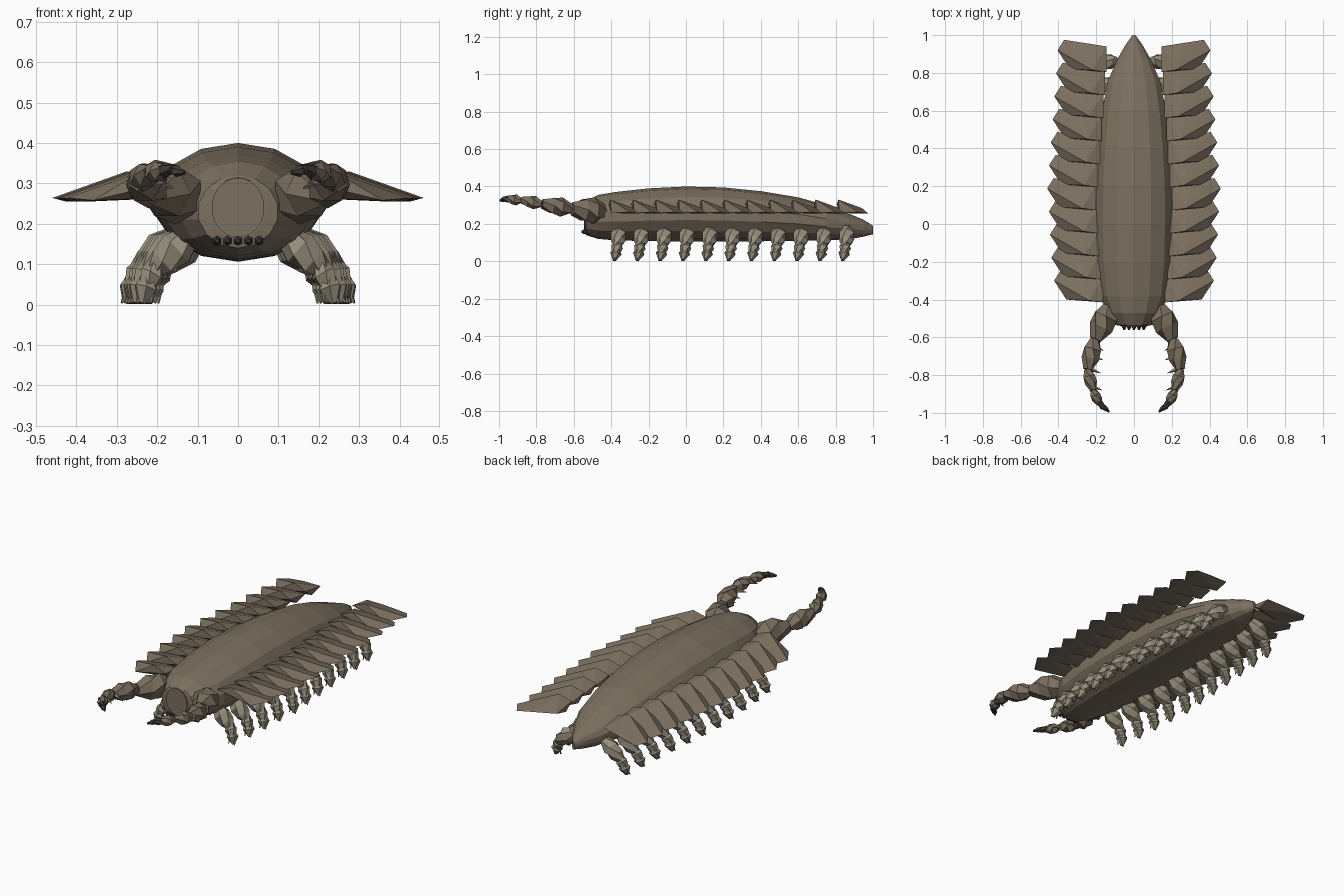
import bpy, bmesh, math
from mathutils import Vector

if "Cube" in bpy.data.objects:
    bpy.data.objects.remove(bpy.data.objects["Cube"])


def material(name, rgb):
    m = bpy.data.materials.new(name)
    m.diffuse_color = (*rgb, 1)
    m.use_nodes = True
    m.node_tree.nodes["Principled BSDF"].inputs["Base Color"].default_value = m.diffuse_color
    return m


BROWN = material("shell_brown", (0.20, 0.16, 0.115))
PALE = material("leg_tan", (0.30, 0.27, 0.20))
DARK = material("claw_dark", (0.05, 0.045, 0.04))


def finish(bm, name, mat, mirror=False):
    bmesh.ops.recalc_face_normals(bm, faces=bm.faces[:])
    me = bpy.data.meshes.new(name)
    bm.to_mesh(me)
    bm.free()
    me.materials.append(mat)
    ob = bpy.data.objects.new(name, me)
    bpy.context.collection.objects.link(ob)
    if mirror:
        ob.modifiers.new("mirror", 'MIRROR').use_mirror_merge = False
    return ob


def skin(bm, rings):
    for a, b in zip(rings, rings[1:]):
        n = len(a)
        for i in range(n):
            j = (i + 1) % n
            bm.faces.new((a[i], a[j], b[j], b[i]))
    bm.faces.new(rings[0])
    bm.faces.new(rings[-1])


def bone(bm, p, q, r, profile=((0, .5), (.4, 1), (1, .4)), sides=6):
    # faceted limb segment: (position, radius factor) rings from p to q
    p, q = Vector(p), Vector(q)
    rot = (q - p).to_track_quat('Z', 'Y')
    rings = []
    for k, (t, f) in enumerate(profile):
        ring = []
        for i in range(sides):
            a = (i + k * .5) * math.tau / sides
            ring.append(bm.verts.new(p.lerp(q, t) + rot @ Vector((r * f * math.cos(a), r * f * math.sin(a), 0))))
        rings.append(ring)
    skin(bm, rings)


# Trunk: (y, half width, bottom z, top z)
trunk = [(-.54, .068, .16, .315), (-.535, .10, .14, .32), (-.47, .145, .12, .355),
         (-.38, .185, .112, .37), (-.2, .205, .108, .39), (0, .21, .106, .40),
         (.2, .208, .106, .395), (.4, .195, .107, .375), (.6, .172, .11, .342),
         (.75, .145, .112, .30), (.87, .092, .118, .255), (.95, .045, .132, .222), (1.0, .008, .145, .19)]
bm = bmesh.new()
rings = []
for y, w, lo, hi in trunk:
    ring = []
    for i in range(14):
        a = i * math.tau / 14
        ring.append(bm.verts.new((w * math.sin(a), y, (lo + hi) / 2 + (hi - lo) / 2 * math.cos(a))))
    rings.append(ring)
skin(bm, rings)
finish(bm, "trunk", BROWN)

# Round face plate
bm = bmesh.new()
rings = [[bm.verts.new((.065 * math.cos(i * math.tau / 28), y, .24 + .074 * math.sin(i * math.tau / 28)))
          for i in range(28)] for y in (-.546, -.52)]
skin(bm, rings)
finish(bm, "face_plate", BROWN)

# Small row of mouth teeth
bm = bmesh.new()
for i in range(5):
    x = (i - 2) * .026
    bone(bm, (x, -.50, .158), (x, -.56, .158), .012, ((0, 1), (.8, 1), (1, .4)))
finish(bm, "mouth_teeth", DARK)

# Side flaps and legs, front to back
shift = [.018, .033, .04, .046, .055, .045, .036, .026, .017, .008, 0]
flap_shape = [(.37, .055, .255), (.405, 0, .264), (.34, -.10, .258), (.22, -.105, .33),
              (.145, -.115, .305), (.145, .02, .285), (.145, -.06, .265), (.25, .02, .285)]
flaps, legs = bmesh.new(), bmesh.new()
for i, d in enumerate(shift):
    y = -.30 + i * .122
    vs = [flaps.verts.new((x + d, y + dy, z)) for x, dy, z in flap_shape]
    bmesh.ops.convex_hull(flaps, input=vs)

    y = -.36 + i * .122
    bone(legs, (.095 + d, y, .175), (.195 + d, y - .003, .085), .045,
         ((0, .6), (.4, 1), (.75, .85), (1, .5)))
    bone(legs, (.178 + d, y - .003, .105), (.212 + d, y - .014, .045), .032,
         ((0, .6), (.5, 1), (1, .7)))
    bone(legs, (.203 + d, y - .01, .065), (.222 + d, y - .022, .004), .031,
         ((0, .6), (.4, 1), (1, .3)))
    # toe claws
    for s in (-1, 1):
        bone(legs, (.205 + d + s * .012, y - .012, .045), (.215 + d + s * .018, y - .03, .004), .01,
             ((0, 1), (1, .3)), 4)
finish(flaps, "side_flaps", BROWN, True)
finish(legs, "walking_legs", PALE, True)

# Grasping arms: joint chain with radii
joints = [(.12, -.43, .265), (.205, -.61, .28), (.247, -.77, .307), (.217, -.88, .327), (.183, -.955, .332)]
bm = bmesh.new()
for p, q, r in zip(joints, joints[1:], (.072, .052, .036, .03)):
    bone(bm, p, q, r, ((0, .5), (.35, 1), (.65, .9), (1, .5)))
finish(bm, "grasping_arms", BROWN, True)

# Inner arm spines
bm = bmesh.new()
for x, y, z in [(.205, -.65, .295), (.21, -.70, .30), (.222, -.77, .305), (.215, -.86, .32)]:
    bone(bm, (x, y, z), (x - .045, y - .02, z - .006), .012, ((0, 1), (1, .1)), 5)
finish(bm, "arm_spines", PALE, True)

# Dark claws on the arm tips
bm = bmesh.new()
bone(bm, (.195, -.93, .332), (.16, -.975, .334), .02, ((0, .6), (.4, 1), (1, .7)))
bone(bm, (.164, -.965, .334), (.132, -.995, .325), .015, ((0, .8), (.4, 1), (1, .3)))
finish(bm, "arm_claws", DARK, True)
